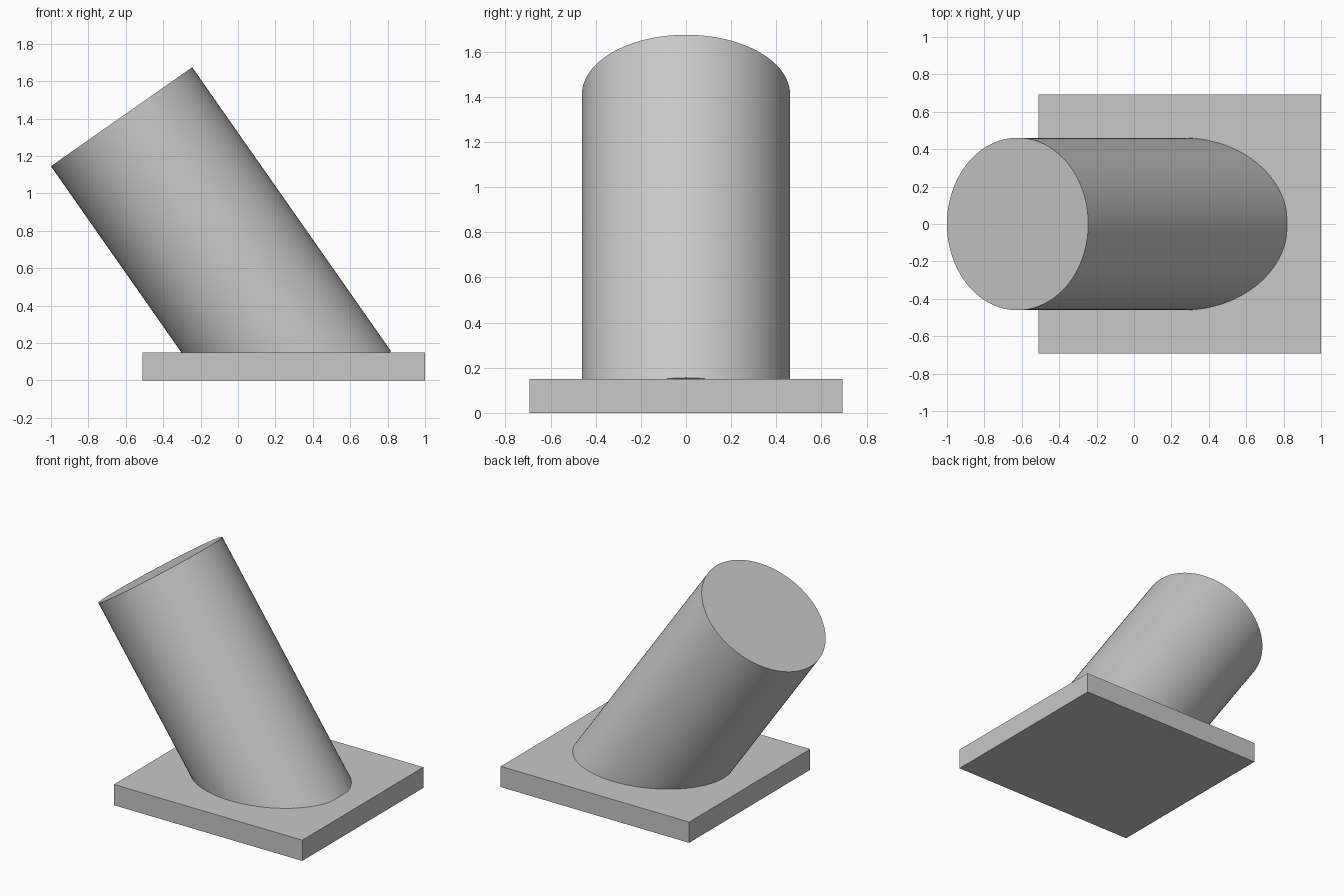
import bpy
import bmesh
from math import radians
from mathutils import Matrix, Vector

cube = bpy.data.objects.get("Cube")
if cube:
    bpy.data.objects.remove(cube, do_unlink=True)

# Single plain grey
grey = bpy.data.materials.new("plain grey")
grey.use_nodes = True
colour = (0.58, 0.58, 0.58, 1)
grey.diffuse_color = colour
grey.node_tree.nodes["Principled BSDF"].inputs["Base Color"].default_value = colour


def add_object(name, bm):
    bmesh.ops.recalc_face_normals(bm, faces=bm.faces)
    mesh = bpy.data.meshes.new(name)
    bm.to_mesh(mesh)
    bm.free()
    mesh.materials.append(grey)
    obj = bpy.data.objects.new(name, mesh)
    bpy.context.collection.objects.link(obj)
    return obj


# Square-edged base plate
plate_min, plate_max = Vector((-0.51, -0.692, 0)), Vector((1, 0.692, 0.15))
bm = bmesh.new()
bmesh.ops.create_cube(
    bm, size=1,
    matrix=Matrix.Translation((plate_min + plate_max) / 2)
    @ Matrix.Diagonal((*(plate_max - plate_min), 1)))
add_object("base_plate", bm)

# Leaning cylinder: its square-cut foot is trimmed inside the plate
radius, length, tilt = 0.461, 1.854, radians(-35)
top = Vector((-0.6225, 0, 1.41))
turn = Matrix.Rotation(tilt, 4, "Y")
centre = top - turn @ Vector((0, 0, length / 2))
bm = bmesh.new()
bmesh.ops.create_cone(
    bm, cap_ends=True, segments=96, radius1=radius, radius2=radius,
    depth=length, matrix=Matrix.Translation(centre) @ turn)
cut = bmesh.ops.bisect_plane(
    bm, geom=bm.verts[:] + bm.edges[:] + bm.faces[:],
    plane_co=(0, 0, 0.05), plane_no=(0, 0, 1), clear_inner=True)
rim = [e for e in cut["geom_cut"] if isinstance(e, bmesh.types.BMEdge)]
bmesh.ops.contextual_create(bm, geom=rim)
cylinder = add_object("leaning_cylinder", bm)

bpy.ops.object.select_all(action="DESELECT")
cylinder.select_set(True)
bpy.context.view_layer.objects.active = cylinder
bpy.ops.object.shade_smooth_by_angle(angle=radians(30))
